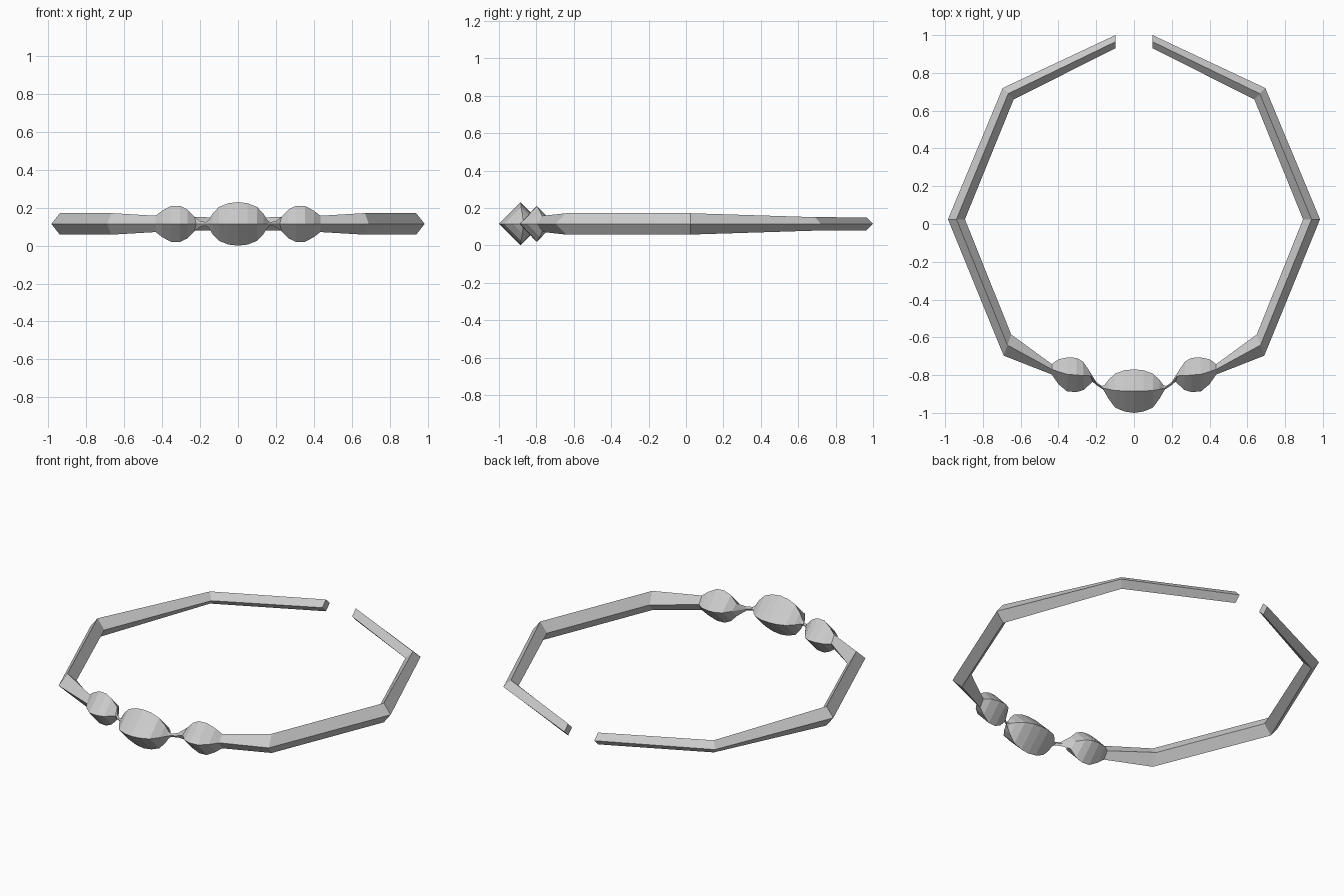
import bpy, bmesh

CZ = 0.115  # mid height of the band

# right half, front to back: inner x, inner y, outer x, outer y, half height
STATIONS = [
    # centre bead
    (0.00, -0.770, 0.00, -1.000, 0.115),
    (0.05, -0.774, 0.05, -0.993, 0.109),
    (0.10, -0.792, 0.10, -0.972, 0.090),
    (0.135, -0.825, 0.135, -0.925, 0.053),
    (0.155, -0.852, 0.155, -0.890, 0.020),
    # thin neck
    (0.17, -0.858, 0.165, -0.875, 0.010),
    (0.20, -0.836, 0.195, -0.856, 0.013),
    # side bead
    (0.24, -0.772, 0.22, -0.835, 0.038),
    (0.27, -0.728, 0.265, -0.878, 0.077),
    (0.305, -0.709, 0.305, -0.890, 0.095),
    (0.35, -0.706, 0.355, -0.886, 0.095),
    (0.40, -0.716, 0.40, -0.848, 0.070),
    (0.435, -0.742, 0.435, -0.797, 0.043),
    # plain band
    (0.65, -0.585, 0.69, -0.697, 0.057),
    (0.895, 0.025, 0.985, 0.025, 0.057),
    (0.637, 0.660, 0.695, 0.720, 0.036),
    (0.098, 0.930, 0.098, 1.000, 0.035),
]


def ring(bm, s, side):
    xi, yi, xo, yo, h = s
    mx, my = (xi + xo) / 2, (yi + yo) / 2
    pts = [(xo, yo, CZ), (mx, my, CZ + h), (xi, yi, CZ), (mx, my, CZ - h)]
    return [bm.verts.new((side * x, y, z)) for x, y, z in pts]


# diamond section carried through all stations, left end to right end
bm = bmesh.new()
rings = [ring(bm, s, -1) for s in reversed(STATIONS[1:])]
rings += [ring(bm, s, 1) for s in STATIONS]
for a, b in zip(rings, rings[1:]):
    for i in range(4):
        j = (i + 1) % 4
        bm.faces.new((a[i], a[j], b[j], b[i]))
bm.faces.new(rings[0])
bm.faces.new(rings[-1])
bmesh.ops.recalc_face_normals(bm, faces=bm.faces)

mesh = bpy.data.meshes.new("beaded_circlet")
bm.to_mesh(mesh)
bm.free()
bpy.context.collection.objects.link(bpy.data.objects.new("beaded_circlet", mesh))
